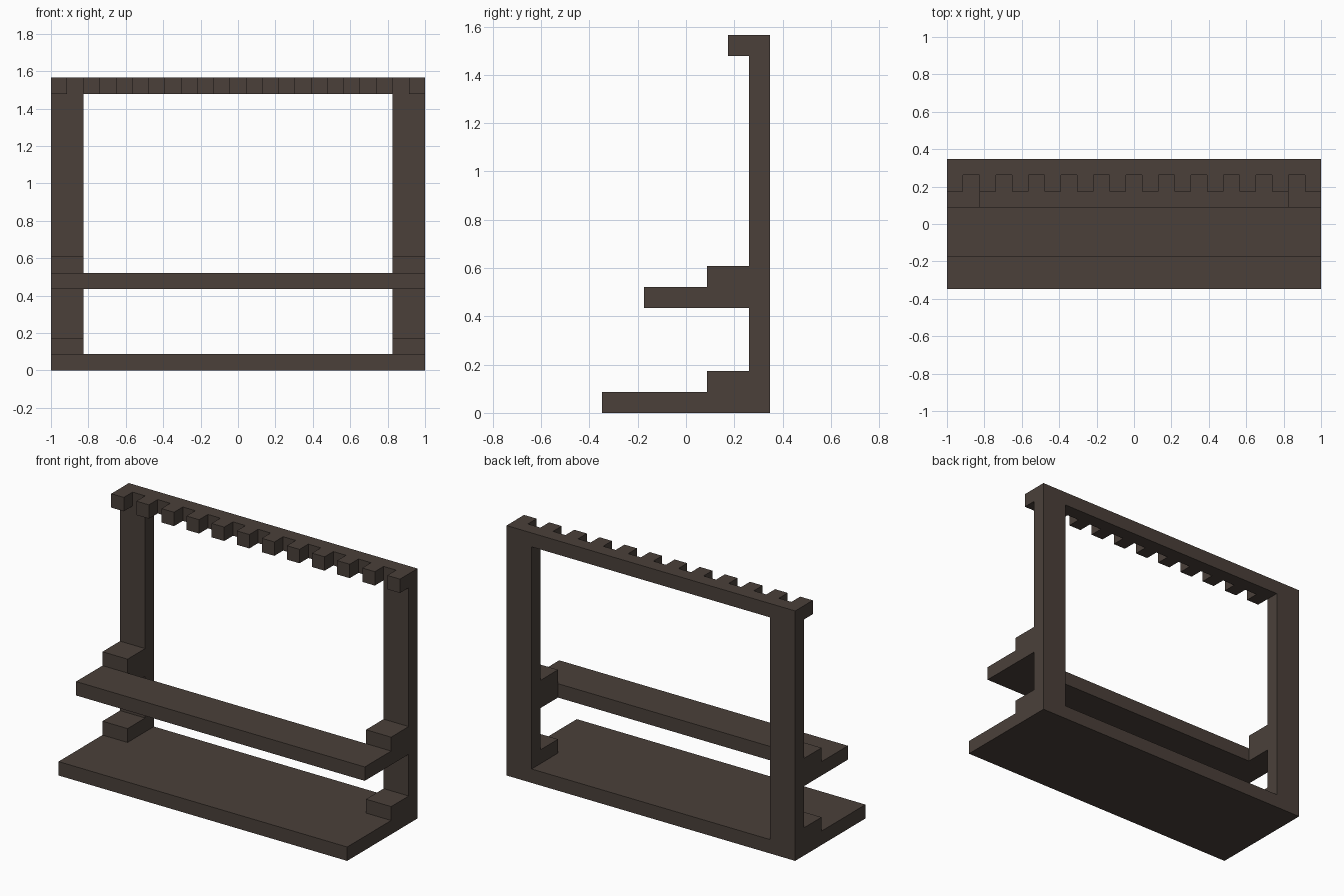
import bpy

cube = bpy.data.objects.get("Cube")
if cube:
    bpy.data.objects.remove(cube, do_unlink=True)

U = 2 / 23  # one grid module; the rack is 23 wide, 8 deep, 18 high

wood = bpy.data.materials.new("dark brown wood")
wood.use_nodes = True
colour = (0.069, 0.051, 0.042, 1)
wood.diffuse_color = colour
wood.node_tree.nodes["Principled BSDF"].inputs["Base Color"].default_value = colour


def box(name, x, y, z):
    """Box from (low, high) module ranges, measured from the left front bottom corner."""
    low = (x[0] - 11.5, y[0] - 4, z[0])
    size = (x[1] - x[0], y[1] - y[0], z[1] - z[0])
    bpy.ops.mesh.primitive_cube_add(size=1)
    ob = bpy.context.object
    ob.name = name
    for v in ob.data.vertices:
        v.co = [(low[i] + (v.co[i] + 0.5) * size[i]) * U for i in range(3)]
    ob.data.materials.append(wood)
    return ob


# Full-width boards
box("base_board", (0, 23), (0, 8), (0, 1))
box("shelf", (0, 23), (2, 5), (5, 6))
box("top_rail", (2, 21), (7, 8), (17, 18))

# Posts with their brackets, one set on each side
for side, x in (("right", (0, 2)), ("left", (21, 23))):
    box(side + "_post", x, (7, 8), (1, 18))
    box(side + "_base_block", x, (5, 7), (1, 2))
    box(side + "_shelf_bracket", x, (5, 7), (5, 7))

# Row of teeth along the front of the top rail
for i in range(12):
    box(f"rail_tooth_{i + 1}", (2 * i, 2 * i + 1), (6, 7), (17, 18))
